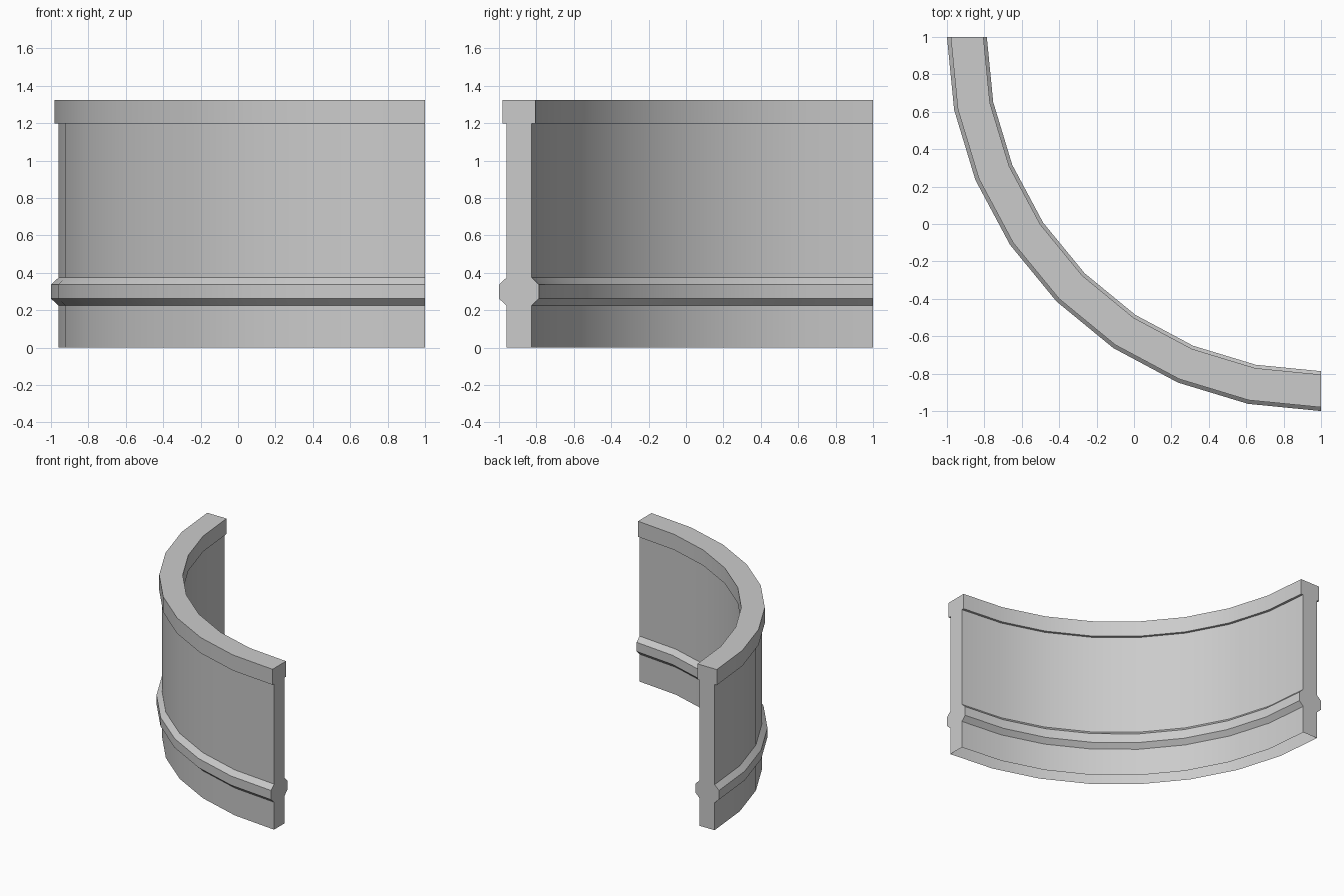
import bpy, bmesh, math

if "Cube" in bpy.data.objects:
    bpy.data.objects.remove(bpy.data.objects["Cube"])

SEGMENTS = 8          # straight steps in the quarter turn
CENTRE = (1.0, 1.0)   # axis of the curve

# Wall cross-section (radius, height): outer side going up, then inner side going down
outer = [(1.96, 0), (1.96, 0.225), (2.0, 0.262), (2.0, 0.337), (1.96, 0.374),
         (1.96, 1.197), (1.98, 1.197), (1.98, 1.325)]
inner = [(1.805, 1.325), (1.805, 1.197), (1.825, 1.197), (1.825, 0.374),
         (1.787, 0.337), (1.787, 0.262), (1.825, 0.225), (1.825, 0)]
profile = outer + inner

# Sweep the section through a quarter circle
bm = bmesh.new()
rings = []
for i in range(SEGMENTS + 1):
    a = math.pi + math.pi / 2 * i / SEGMENTS
    rings.append([bm.verts.new((CENTRE[0] + r * math.cos(a),
                                CENTRE[1] + r * math.sin(a), z)) for r, z in profile])

# Skin between sections; the underside stays open
for a, b in zip(rings, rings[1:]):
    for j in range(len(profile) - 1):
        bm.faces.new((a[j], b[j], b[j + 1], a[j + 1]))

# End caps
bm.faces.new(rings[0])
bm.faces.new(rings[-1][::-1])
bmesh.ops.recalc_face_normals(bm, faces=bm.faces)

mesh = bpy.data.meshes.new("curved_wall")
bm.to_mesh(mesh)
bm.free()
wall = bpy.data.objects.new("curved_wall", mesh)
bpy.context.collection.objects.link(wall)

# Smooth round the curve, crisp at the trim edges
bpy.context.view_layer.objects.active = wall
wall.select_set(True)
bpy.ops.object.shade_smooth_by_angle(angle=math.radians(30))
